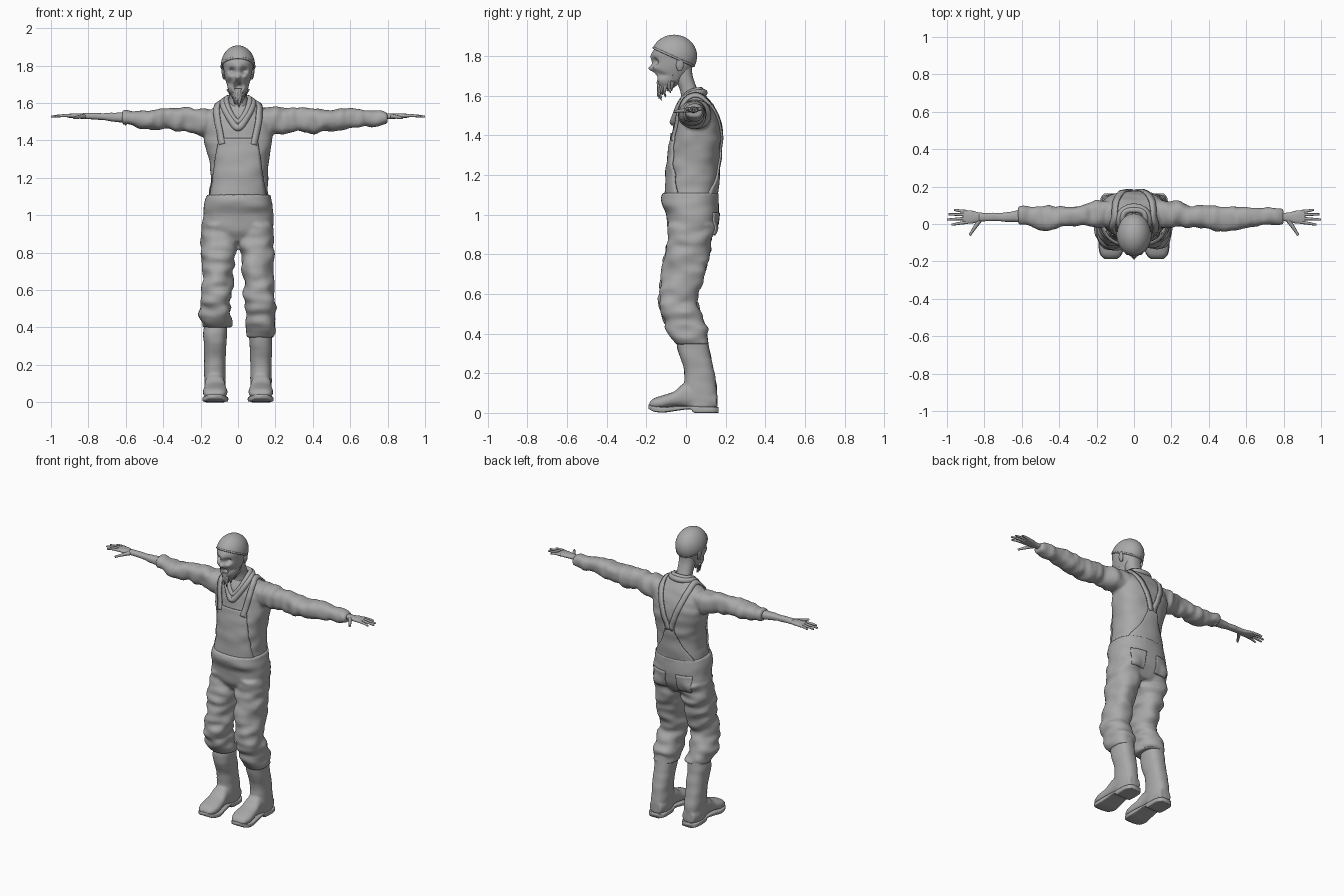
import bpy
import bmesh
import math
import random
from mathutils import Vector, noise
from mathutils.bvhtree import BVHTree

random.seed(4)
default_cube = bpy.data.objects.get("Cube")
if default_cube:
    bpy.data.objects.remove(default_cube, do_unlink=True)

GREY = (0.4, 0.4, 0.4, 1)
grey = bpy.data.materials.new("plain grey")
grey.use_nodes = True
grey.diffuse_color = GREY
grey.node_tree.nodes["Principled BSDF"].inputs["Base Color"].default_value = GREY


def dense(rows, steps):
    """Smooth in-between rows through the given ones."""
    rows = [Vector(row) for row in rows]
    result = []
    for i in range(len(rows) - 1):
        before, start, end = rows[max(i - 1, 0)], rows[i], rows[i + 1]
        after = rows[min(i + 2, len(rows) - 1)]
        for step in range(steps):
            t = step / steps
            m0, m1 = (end - before) / 2, (after - start) / 2
            result.append(start * (2*t**3 - 3*t**2 + 1) + m0 * (t**3 - 2*t**2 + t)
                          + end * (3*t**2 - 2*t**3) + m1 * (t**3 - t**2))
    return result + [rows[-1]]


def loft(bm, axis, rows, side=1, fold=0, power=2.4, steps=6, sides=40):
    """Rounded rings along an axis; a row is place, low a, high a, low b, high b."""
    a_axis, b_axis = (axis + 1) % 3, (axis + 2) % 3
    rings = []
    for place, a0, a1, b0, b1 in dense(rows, steps):
        ring = []
        for i in range(sides):
            angle = math.tau * i / sides
            c, s = math.cos(angle), math.sin(angle)
            out_a = math.copysign(abs(c) ** (2 / power), c)
            out_b = math.copysign(abs(s) ** (2 / power), s)
            p = Vector((0, 0, 0))
            p[axis] = place
            p[a_axis] = (a0 + a1) / 2 + out_a * (a1 - a0) / 2
            p[b_axis] = (b0 + b1) / 2 + out_b * (b1 - b0) / 2
            # cloth folds run mostly around the ring
            key = p * 9
            key[axis] *= 2.5
            push = fold * noise.noise(key + Vector((side * 7, 0, 0)))
            p[a_axis] += c * push
            p[b_axis] += s * push
            p.x *= side
            ring.append(bm.verts.new(p))
        rings.append(ring)
    for low, high in zip(rings, rings[1:]):
        for i in range(sides):
            j = (i + 1) % sides
            bm.faces.new((low[i], low[j], high[j], high[i]))
    bm.faces.new(rings[0])
    bm.faces.new(rings[-1])


def finish(name, bm, voxel=0, thick=0):
    bmesh.ops.recalc_face_normals(bm, faces=bm.faces)
    mesh = bpy.data.meshes.new(name)
    bm.to_mesh(mesh)
    bm.free()
    mesh.shade_smooth()
    mesh.materials.append(grey)
    obj = bpy.data.objects.new(name, mesh)
    bpy.context.collection.objects.link(obj)
    if voxel:
        remesh = obj.modifiers.new("blend", "REMESH")
        remesh.mode = "VOXEL"
        remesh.voxel_size = voxel
        remesh.use_smooth_shade = True
        obj.modifiers.new("soften", "SMOOTH").iterations = 3
    if thick:
        solid = obj.modifiers.new("thickness", "SOLIDIFY")
        solid.thickness = thick
        solid.offset = 0
    return obj


def tube(name, points, radius, tip=1, cyclic=False):
    curve = bpy.data.curves.new(name, "CURVE")
    curve.dimensions = "3D"
    curve.bevel_depth = radius
    curve.bevel_resolution = 3
    curve.use_fill_caps = True
    spline = curve.splines.new("NURBS")
    spline.points.add(len(points) - 1)
    for i, p in enumerate(points):
        spline.points[i].co = (*p, 1)
        spline.points[i].radius = 1 + (tip - 1) * i / (len(points) - 1)
    spline.order_u = 3
    spline.use_endpoint_u = not cyclic
    spline.use_cyclic_u = cyclic
    curve.materials.append(grey)
    obj = bpy.data.objects.new(name, curve)
    bpy.context.collection.objects.link(obj)


def surface(obj):
    return BVHTree.FromObject(obj, bpy.context.evaluated_depsgraph_get())


def patch(name, tree, rows, facing, middle=0, lift=0.005):
    """Cloth panel laid on a surface; a row is height, half width."""
    bm = bmesh.new()
    lines = []
    for z, half in dense(rows, 6):
        line = []
        for i in range(17):
            x = middle + half * (i / 8 - 1)
            hit, normal, _, _ = tree.ray_cast(Vector((x, facing, z)), Vector((0, -facing, 0)))
            line.append(bm.verts.new(hit + normal * lift))
        lines.append(line)
    for low, high in zip(lines, lines[1:]):
        for i in range(16):
            bm.faces.new((low[i], low[i + 1], high[i + 1], high[i]))
    finish(name, bm, thick=0.009)


def strap(name, tree, path, half):
    bm = bmesh.new()
    points = dense(path, 6)
    pairs = []
    for i, p in enumerate(points):
        hit, normal, _, _ = tree.find_nearest(p)
        along = points[min(i + 1, len(points) - 1)] - points[max(i - 1, 0)]
        across = along.cross(normal).normalized() * half
        pairs.append([bm.verts.new(hit + normal * 0.006 + across * k) for k in (-1, 1)])
    for (a, b), (c, d) in zip(pairs, pairs[1:]):
        bm.faces.new((a, b, d, c))
    finish(name, bm, thick=0.01)


# Shirt: torso, one full sleeve, one rolled sleeve
bm = bmesh.new()
loft(bm, 2, [(1.02, -.17, .17, -.10, .15), (1.2, -.145, .16, -.095, .16), (1.3, -.155, .17, -.085, .17),
             (1.4, -.18, .18, -.07, .178), (1.48, -.185, .185, -.055, .165), (1.54, -.165, .165, -.04, .14),
             (1.585, -.12, .12, -.02, .11), (1.62, -.07, .07, 0, .085)], fold=.008)
loft(bm, 0, [(.06, -.02, .13, 1.43, 1.57), (.2, -.02, .125, 1.43, 1.575), (.3, -.02, .1, 1.445, 1.57),
             (.4, -.03, .095, 1.44, 1.57), (.46, -.04, .1, 1.45, 1.565), (.6, -.02, .095, 1.46, 1.57),
             (.7, -.005, .09, 1.475, 1.563), (.8, .0, .085, 1.487, 1.55)], fold=.018)
loft(bm, 0, [(.06, -.02, .13, 1.43, 1.57), (.2, -.02, .125, 1.43, 1.57), (.3, -.01, .095, 1.45, 1.577),
             (.4, -.02, .09, 1.46, 1.572), (.47, -.04, .09, 1.465, 1.56), (.55, -.02, .1, 1.47, 1.555),
             (.62, .005, .09, 1.49, 1.555)], side=-1, fold=.018)
shirt = finish("shirt", bm, voxel=.009)

# Trousers: hips and both legs, the left hem hanging lower
bm = bmesh.new()
loft(bm, 2, [(.86, -.15, .15, -.06, .11), (.92, -.188, .188, -.09, .15), (1.0, -.188, .188, -.1, .165),
             (1.06, -.18, .182, -.125, .168), (1.11, -.168, .176, -.118, .166)], fold=.006)
leg = [(.95, .0, .187, -.09, .155), (.86, .006, .192, -.095, .13), (.75, .022, .19, -.115, .108),
       (.65, .03, .187, -.13, .082), (.57, .034, .195, -.137, .06), (.5, .04, .205, -.125, .075),
       (.44, .04, .205, -.105, .1)]
loft(bm, 2, leg + [(.39, .05, .2, -.08, .108), (.345, .053, .197, -.058, .112)], fold=.018)
loft(bm, 2, leg + [(.4, .045, .195, -.075, .112)], side=-1, fold=.022)
trousers = finish("trousers", bm, voxel=.009)

# Bib, back panel, straps and pockets
shirt_tree, trouser_tree = surface(shirt), surface(trousers)
patch("bib", shirt_tree, [(1.05, .155), (1.2, .13), (1.32, .115), (1.41, .1)], -1)
patch("back_panel", shirt_tree, [(1.05, .15), (1.12, .13), (1.22, .065), (1.34, .022)], 1)
for side, label in ((1, "left"), (-1, "right")):
    strap(label + "_strap", shirt_tree,
          [(side * x, y, z) for x, y, z in ((.09, -.09, 1.38), (.112, -.08, 1.47), (.12, -.03, 1.56),
           (.115, .04, 1.62), (.1, .13, 1.57), (.06, .2, 1.45), (.01, .2, 1.31))], .017)
    patch(label + "_back_pocket", trouser_tree, [(.9, .045), (1.01, .05)], 1, middle=side * .09, lift=.003)

# Boots with separate soles
for side, label in ((1, "left"), (-1, "right")):
    bm = bmesh.new()
    loft(bm, 2, [(.42, .062, .183, -.045, .105), (.34, .06, .185, -.048, .115), (.22, .066, .18, -.01, .14),
                 (.13, .066, .18, -.008, .155), (.025, .068, .178, .0, .158)], side=side, fold=.004)
    loft(bm, 1, [(.155, .02, .1, .08, .165), (.1, .02, .12, .066, .18), (0, .025, .15, .07, .178),
                 (-.06, .03, .108, .062, .182), (-.12, .02, .088, .056, .188), (-.165, .02, .072, .068, .178),
                 (-.185, .03, .052, .09, .158)], side=side)
    finish(label + "_boot", bm, voxel=.008)
    bm = bmesh.new()
    loft(bm, 1, [(.163, 0, .03, .085, .16), (.13, 0, .03, .066, .18), (.045, 0, .035, .066, .18),
                 (.02, .018, .035, .068, .178), (-.05, .01, .035, .06, .184), (-.11, .002, .03, .052, .19),
                 (-.16, .006, .035, .064, .182), (-.188, .02, .042, .09, .158)], side=side, power=6)
    finish(label + "_sole", bm)

# Bare right forearm, palms, fingers and thumbs
bm = bmesh.new()
loft(bm, 0, [(.58, .01, .08, 1.495, 1.55), (.66, .012, .066, 1.5, 1.548), (.74, .015, .06, 1.51, 1.547),
             (.83, .015, .056, 1.515, 1.545)], side=-1, fold=.004)
finish("right_forearm", bm)
for side, label in ((1, "left"), (-1, "right")):
    bm = bmesh.new()
    loft(bm, 0, [(.78, .018, .058, 1.513, 1.543), (.83, .012, .062, 1.515, 1.543),
                 (.87, .002, .072, 1.518, 1.545), (.915, .004, .074, 1.522, 1.541)], side=side)
    finish(label + "_palm", bm)
    for finger, reach, root, tip in (("index", .975, .01, -.004), ("middle", 1, .03, .024),
                                     ("ring", .992, .049, .052), ("little", .96, .066, .076)):
        tube(f"{label}_{finger}_finger", [(side * .89, root, 1.532), (side * .94, (root + tip) / 2, 1.535),
                                         (side * reach, tip, 1.527)], .0095, tip=.6)
    tube(label + "_thumb", [(side * .825, .02, 1.528), (side * .85, -.015, 1.526),
                            (side * .878, -.06, 1.52)], .013, tip=.5)
tube("sleeve_tie", [(-.6, .1, 1.51), (-.605, .05, 1.565), (-.605, -.005, 1.52), (-.6, .05, 1.475)], .005, cyclic=True)

# Neck, and the head with sunken eyes, cheeks and open mouth
bm = bmesh.new()
loft(bm, 2, [(1.54, -.065, .065, -.02, .095), (1.62, -.05, .05, -.028, .062), (1.7, -.05, .05, -.06, .034),
             (1.76, -.05, .05, -.07, .03)])
finish("neck", bm)
bm = bmesh.new()
loft(bm, 2, [(1.635, -.03, .03, -.125, -.07), (1.665, -.05, .05, -.15, -.03), (1.7, -.06, .06, -.163, .005),
             (1.74, -.071, .071, -.168, .03), (1.78, -.077, .077, -.17, .042), (1.82, -.08, .08, -.168, .042),
             (1.86, -.07, .07, -.14, .03), (1.885, -.04, .04, -.1, .0)], sides=72, steps=8, power=2.2)
sculpt = [(0, 1.69, .02, .055), (0, 1.738, .015, -.022), (0, 1.795, .022, -.008)]
for side in (-1, 1):
    sculpt += [(side * .033, 1.772, .015, .03), (side * .042, 1.742, .014, -.012), (side * .05, 1.705, .016, .02)]
for v in bm.verts:
    if v.co.y < -.07:
        v.co.y += sum(depth * math.exp(-((v.co.x - x) ** 2 + (v.co.z - z) ** 2) / size ** 2)
                      for x, z, size, depth in sculpt)
finish("head", bm)
for side, label in ((1, "left"), (-1, "right")):
    bm = bmesh.new()
    loft(bm, 2, [(1.725, .068, .078, -.04, -.022), (1.75, .07, .086, -.05, -.012),
                 (1.78, .072, .088, -.045, -.015)], side=side, power=2)
    finish(label + "_ear", bm)

# Ragged beard tufts along the jaw
for i in range(15):
    spread = (i - 7) / 7
    x, y = spread * .05, -.135 + abs(spread) ** 2 * .07
    drop = .075 - .045 * abs(spread) + random.uniform(-.015, .015)
    tube("beard_tuft", [(x, y, 1.675), (x * .8, y - .008, 1.66 - drop / 2),
                        (x * .6, y + random.uniform(-.012, .015), 1.655 - drop)], .013, tip=.2)

# Knitted cap with a rolled brim tilted toward the back
bm = bmesh.new()
bmesh.ops.create_uvsphere(bm, u_segments=40, v_segments=28, radius=1)
for v in bm.verts:
    v.co = Vector((v.co.x * .088, v.co.y * .113 - .06, v.co.z * .105 + 1.8))
centre, up = Vector((0, -.06, 1.795)), Vector((0, .45, 1)).normalized()
bmesh.ops.bisect_plane(bm, geom=bm.verts[:] + bm.edges[:] + bm.faces[:], plane_co=centre,
                       plane_no=up, clear_inner=True)
rim = [v.co.copy() for v in bm.verts if abs((v.co - centre).dot(up)) < .0001]
rim.sort(key=lambda p: math.atan2(p.y - centre.y, p.x))
finish("cap", bm, thick=.006)
tube("cap_brim", rim, .006, cyclic=True)

# Folded collar meeting low on the chest
half = [(.06, .075, 1.615), (.08, .03, 1.61), (.075, -.015, 1.575), (.045, -.045, 1.52)]
mirrored = [(-x, y, z) for x, y, z in reversed(half)]
tube("collar", [(0, .095, 1.615)] + half + [(0, -.07, 1.45)] + mirrored, .019, cyclic=True)
tube("inner_collar", [(x * .8, y, z + .014) for x, y, z in half + [(0, -.055, 1.475)] + mirrored], .015, cyclic=True)
